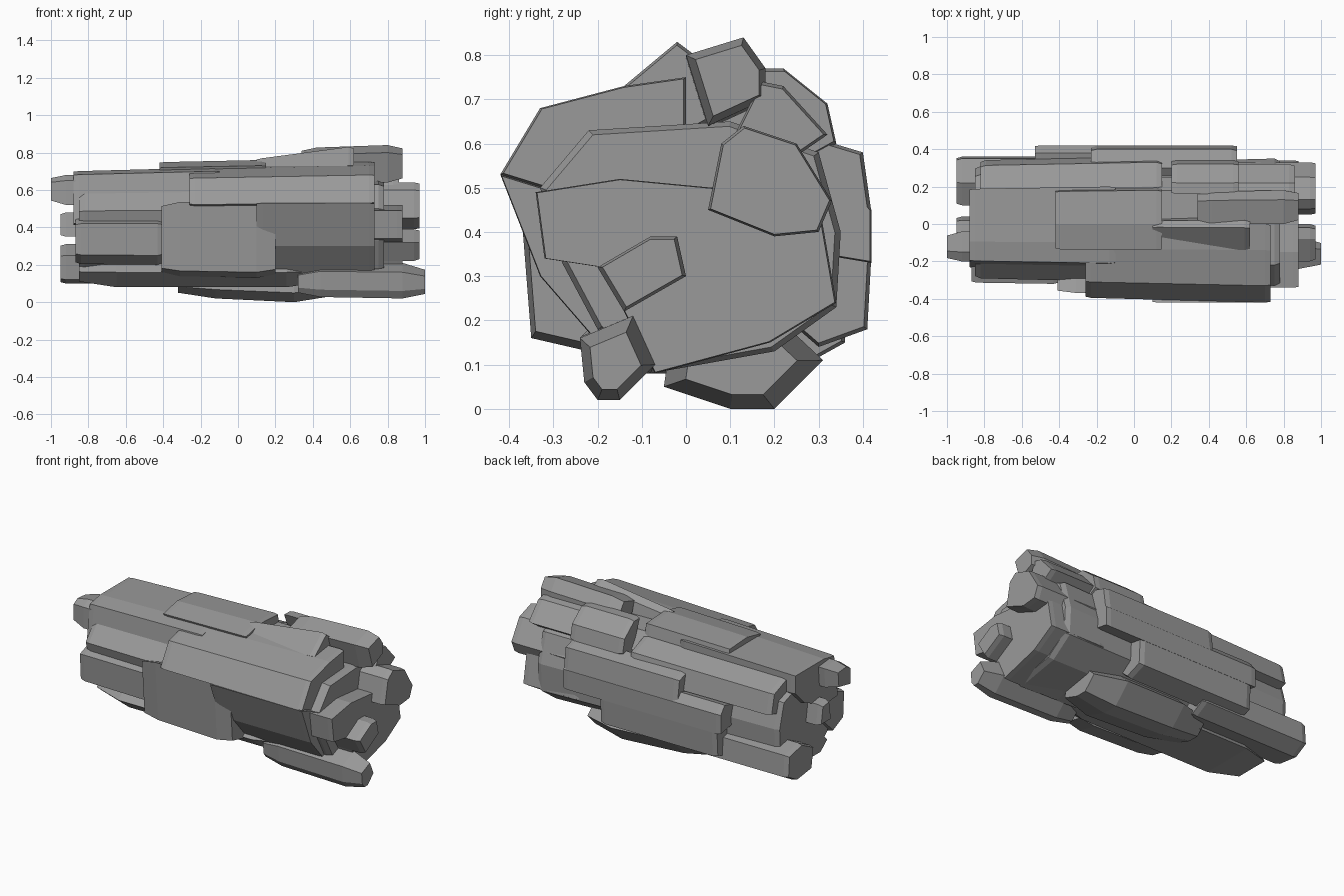
import bpy
import bmesh
from mathutils import Vector

default_cube = bpy.data.objects.get("Cube")
if default_cube:
    bpy.data.objects.remove(default_cube)

# One plain stone colour
stone = bpy.data.materials.new("grey_stone")
stone.use_nodes = True
grey = .32
stone.diffuse_color = (grey, grey, grey, 1)
stone.node_tree.nodes["Principled BSDF"].inputs["Base Color"].default_value = stone.diffuse_color

# The log-shaped rock lies along x around this (y, z) axis
axis = Vector((0, .4))


def loft(name, rings):
    """Join (x, outline) rings into one closed, flat-faced solid."""
    mesh = bpy.data.meshes.new(name)
    bm = bmesh.new()
    loops = [[bm.verts.new((x, point.x, point.y)) for point in outline] for x, outline in rings]
    for loop, following in zip(loops, loops[1:]):
        for i, vert in enumerate(loop):
            bm.faces.new((loop[i - 1], vert, following[i], following[i - 1]))
    bm.faces.new(loops[0])
    bm.faces.new(loops[-1])
    bmesh.ops.recalc_face_normals(bm, faces=bm.faces)
    bm.to_mesh(mesh)
    bm.free()
    mesh.materials.append(stone)
    rock = bpy.data.objects.new(name, mesh)
    bpy.context.collection.objects.link(rock)


def scaled(outline, pivot, factor):
    return [pivot + (point - pivot) * factor for point in outline]


def chamfered(outline, factor):
    middle = sum(outline, Vector((0, 0))) / len(outline)
    return scaled(outline, middle, factor)


def rock_block(name, outline, left, right, taper=1, chamfer=.93, slope=.03):
    """Extrude a (y, z) outline along x, sinking its left end to the axis by taper."""
    right_outline = [Vector(point) for point in outline]
    left_outline = scaled(right_outline, axis, taper)
    loft(name, [
        (left, chamfered(left_outline, chamfer)),
        (left + slope, left_outline),
        (right - slope, right_outline),
        (right, chamfered(right_outline, chamfer)),
    ])


def rock_plate(name, surface, left, right, **shape):
    """Make a block from its outer surface points, closed halfway to the axis."""
    outer = [Vector(point) for point in surface]
    inner = [outer[-1].lerp(axis, .5), outer[0].lerp(axis, .5)]
    rock_block(name, outer + inner, left, right, **shape)


# Central body, with a lower shelf stepping out at the right end
rock_block(
    name="central_body",
    outline=[(-.33, .5), (-.22, .63), (.1, .65), (.3, .58), (.35, .4),
             (.34, .23), (.2, .13), (-.08, .08), (-.2, .18), (-.28, .33)],
    left=-.85, right=.78, taper=.88, chamfer=.96)
rock_block(
    name="right_end_shelf",
    outline=[(-.34, .49), (-.15, .52), (.06, .5), (.3, .47), (.34, .24),
             (.19, .15), (-.07, .08), (-.19, .32), (-.32, .34)],
    left=.5, right=.88, chamfer=.99)

# Large plates on the front and top
rock_plate(
    name="front_upper_plate",
    surface=[(-.42, .53), (-.33, .68), (-.14, .73), (0, .75)],
    left=-.26, right=.73, taper=.94, chamfer=.97)
rock_plate(
    name="front_lower_plate",
    surface=[(-.22, .13), (-.35, .16), (-.38, .54)],
    left=-.41, right=.2, taper=.97, chamfer=.9, slope=.1)
rock_plate(
    name="front_right_plate",
    surface=[(-.2, .15), (-.33, .3), (-.42, .53)],
    left=.1, right=.73, chamfer=.98)
rock_plate(
    name="top_plate",
    surface=[(-.14, .73), (0, .76), (.18, .75), (.2, .65)],
    left=-.42, right=.15, taper=.97, chamfer=.97)
rock_plate(
    name="top_low_block",
    surface=[(-.05, .7), (.18, .7), (.25, .6)],
    left=.1, right=.4)
rock_plate(
    name="left_top_plate",
    surface=[(-.25, .42), (-.21, .7), (-.1, .72), (.2, .72), (.2, .6)],
    left=-.88, right=-.1, taper=.94, chamfer=.98)
rock_block(
    name="left_top_knob",
    outline=[(-.2, .52), (-.2, .65), (-.15, .68), (-.04, .67), (-.05, .55)],
    left=-1, right=-.7, chamfer=.75, slope=.08)
rock_plate(
    name="left_front_slab",
    surface=[(-.2, .2), (-.31, .25), (-.32, .42), (-.24, .45)],
    left=-.87, right=-.4, taper=.98)

# Blocks along the upper right ridge
rock_block(
    name="ridge_front_block",
    outline=[(-.14, .73), (-.02, .83), (.02, .8), (.05, .65), (-.06, .59)],
    left=.1, right=.62, taper=.86)
rock_block(
    name="ridge_middle_block",
    outline=[(0, .8), (.13, .84), (.18, .77), (.18, .7), (.05, .64)],
    left=.34, right=.88, taper=.97, chamfer=.8, slope=.08)
rock_block(
    name="ridge_back_block",
    outline=[(.16, .77), (.22, .77), (.32, .69), (.34, .6), (.25, .55)],
    left=.2, right=.56)
rock_plate(
    name="ridge_back_strip",
    surface=[(.17, .74), (.22, .73), (.32, .62)],
    left=.4, right=.86)
rock_block(
    name="right_end_block",
    outline=[(.05, .45), (.08, .6), (.13, .64), (.25, .6), (.33, .47), (.3, .4), (.2, .39)],
    left=.5, right=.97, chamfer=.96)

# Strips along the back
rock_plate(
    name="back_upper_strip",
    surface=[(.1, .68), (.2, .68), (.33, .63), (.36, .5)],
    left=-.82, right=.15, taper=.95)
rock_plate(
    name="back_middle_slab",
    surface=[(.3, .61), (.4, .58), (.42, .44)],
    left=-.23, right=.55)
rock_plate(
    name="back_long_slab",
    surface=[(.38, .5), (.42, .45), (.42, .33)],
    left=-.53, right=.55, chamfer=.96)
rock_plate(
    name="back_lower_slab",
    surface=[(.42, .36), (.41, .18), (.3, .14)],
    left=-.5, right=.3)
rock_block(
    name="back_left_foot",
    outline=[(.12, .12), (.1, .25), (.22, .31), (.35, .28), (.36, .15), (.27, .1)],
    left=-.95, right=-.2)

# Underside
rock_plate(
    name="bottom_slab",
    surface=[(-.05, .05), (.1, 0), (.2, 0), (.31, .11)],
    left=-.32, right=.5, taper=.95, chamfer=.7, slope=.2)
rock_plate(
    name="bottom_front_slab",
    surface=[(-.24, .16), (-.14, .08), (.2, .08)],
    left=-.85, right=.46, chamfer=.65, slope=.2)

# Small knobs at both ends
rock_block(
    name="bottom_right_knob",
    outline=[(-.24, .16), (-.23, .06), (-.2, .02), (-.15, .02), (-.07, .1), (-.12, .21)],
    left=.32, right=1, taper=.98, chamfer=.68, slope=.12)
rock_block(
    name="right_end_knob",
    outline=[(-.2, .32), (-.08, .39), (-.02, .39), (0, .3), (-.14, .22)],
    left=.7, right=.97, chamfer=.9)
rock_block(
    name="left_end_knob",
    outline=[(-.07, .35), (-.05, .48), (.02, .47), (.04, .35)],
    left=-.95, right=-.7, chamfer=.85)
